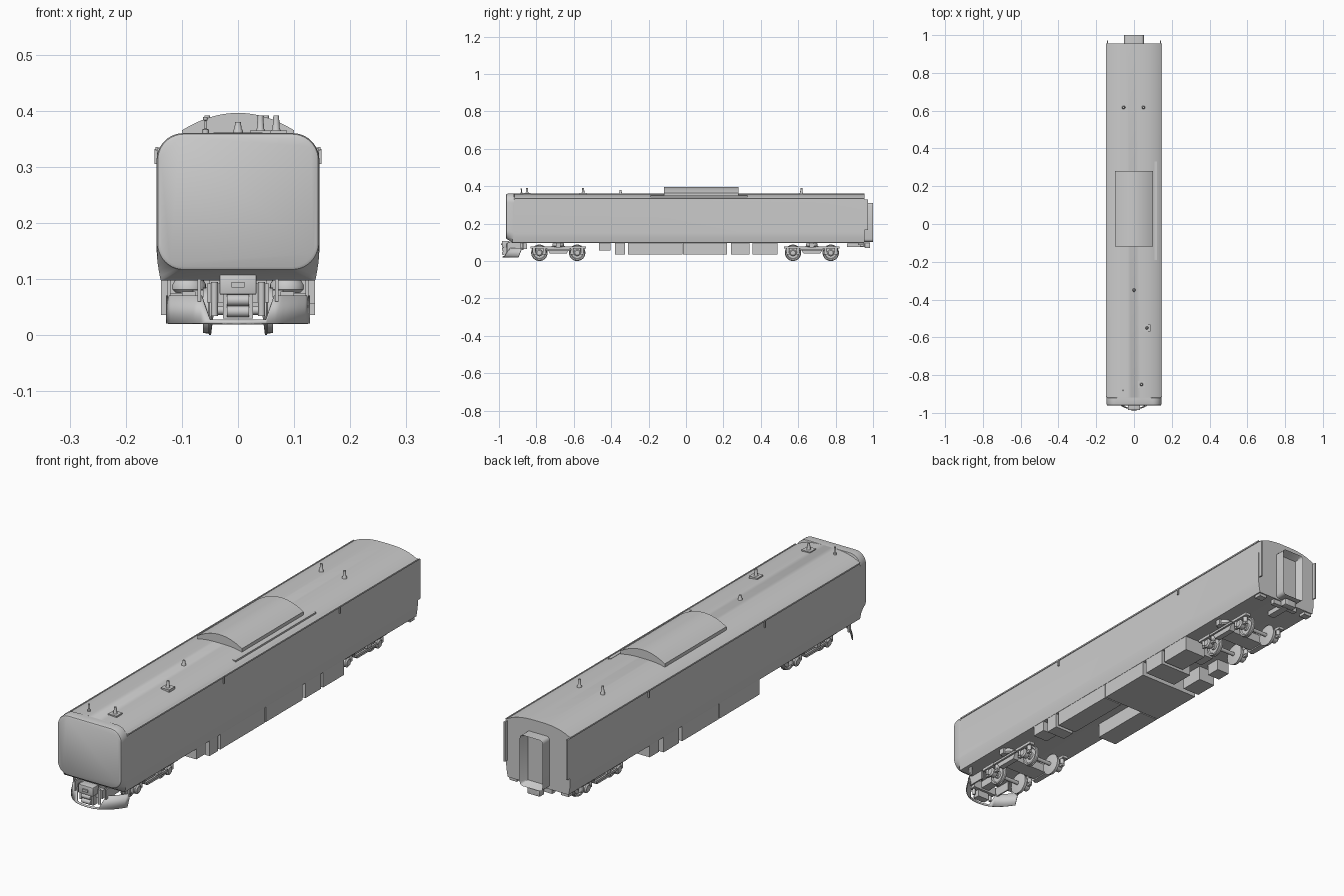
import bpy, bmesh, math
from mathutils import Vector

if "Cube" in bpy.data.objects:
    bpy.data.objects.remove(bpy.data.objects["Cube"])


def finish(name, bm, smooth=True):
    bmesh.ops.recalc_face_normals(bm, faces=bm.faces)
    me = bpy.data.meshes.new(name)
    bm.to_mesh(me)
    bm.free()
    ob = bpy.data.objects.new(name, me)
    bpy.context.collection.objects.link(ob)
    if smooth:
        bpy.context.view_layer.objects.active = ob
        bpy.ops.object.select_all(action='DESELECT')
        ob.select_set(True)
        bpy.ops.object.shade_smooth_by_angle(angle=math.radians(35))
    return ob


def loft(name, rings):
    bm = bmesh.new()
    rows = [[bm.verts.new(p) for p in r] for r in rings]
    n = len(rows[0])
    for a, b in zip(rows, rows[1:]):
        for i in range(n):
            j = (i + 1) % n
            bm.faces.new((a[i], a[j], b[j], b[i]))
    bm.faces.new(rows[0])
    bm.faces.new(rows[-1])
    return finish(name, bm)


def box(name, x0, x1, y0, y1, z0, z1, bevel=0):
    bm = bmesh.new()
    bmesh.ops.create_cube(bm, size=1)
    for v in bm.verts:
        v.co = Vector(((x0 + x1) / 2 + v.co.x * (x1 - x0), (y0 + y1) / 2 + v.co.y * (y1 - y0),
                       (z0 + z1) / 2 + v.co.z * (z1 - z0)))
    if bevel:
        bmesh.ops.bevel(bm, geom=bm.edges[:], offset=bevel, segments=2, affect='EDGES', profile=0.5)
    return finish(name, bm, bool(bevel))


def pair(name, x0, x1, *rest):
    box(name + "_right", x0, x1, *rest)
    box(name + "_left", -x1, -x0, *rest)


def lathe(name, profile, origin, axis='Z', seg=24):
    # profile: (radius, position along axis)
    rings = []
    for r, h in profile:
        ring = []
        for k in range(seg):
            t = 2 * math.pi * k / seg
            c, s = r * math.cos(t), r * math.sin(t)
            ring.append(Vector(origin) + Vector((h, c, s) if axis == 'X' else (c, s, h)))
        rings.append(ring)
    return loft(name, rings)


def prism(name, yz, x0, x1):
    return loft(name, [[(x, y, z) for y, z in yz] for x in (x0, x1)])


# Body shell: cross-sections lofted along the car
N = 10


def arc(cx, cz, r, a0, a1):
    return [(cx + r * math.cos(math.radians(a0 + (a1 - a0) * i / N)),
             cz + r * math.sin(math.radians(a0 + (a1 - a0) * i / N))) for i in range(N + 1)]


body_low = [(0.134, 0.097)] + [(0.138 + 0.007 * math.sin(math.pi / 2 * i / (N - 1)), 0.098 + 0.057 * i / (N - 1)) for i in range(N)]
body_top = []
for i in range(N + 1):
    x = 0.144 * math.cos(math.pi / 2 * i / (N + 0.6))
    body_top.append((x, 0.332 + 0.029 * (1 - (x / 0.144) ** 3)))


def face(d):
    r = 0.048 - d
    return arc(0.097, 0.163, r, -90, 0), arc(0.097, 0.312, r, 0, 90)


def ring(y, low, top):
    half = low + top
    return [(x, y, z) for x, z in half] + [(-x, y, z) for x, z in reversed(half)]


f0, f1, f2 = face(0), face(0.002), face(0.007)
loft("body_shell", [ring(-0.962, *f2), ring(-0.959, *f1), ring(-0.953, *f0), ring(-0.928, body_low, f0[1]),
                    ring(-0.92, body_low, f0[1]), ring(-0.918, body_low, body_top), ring(0.955, body_low, body_top)])

# Gutters, drain pipes and rear corner posts
pair("gutter", 0.142, 0.147, -0.915, 0.955, 0.329, 0.335)
for i, y in enumerate((-0.3, 0.45)):
    pair(f"drain_spout_{i}", 0.144, 0.149, y - 0.003, y + 0.003, 0.305, 0.332)
pair("rear_corner_plate", 0.138, 0.144, 0.95, 0.972, 0.165, 0.328)

# Rear gangway: hollow frame with recessed door
bm = bmesh.new()
bmesh.ops.create_cube(bm, size=1)
for v in bm.verts:
    v.co = Vector((v.co.x * 0.104, 0.975 + v.co.y * 0.05, 0.207 + v.co.z * 0.208))
edges = [e for e in bm.edges if abs(e.verts[0].co.y - e.verts[1].co.y) > 0.01]
bmesh.ops.bevel(bm, geom=edges, offset=0.014, segments=3, affect='EDGES', profile=0.5)
bm.faces.ensure_lookup_table()
back = max(bm.faces, key=lambda f: f.calc_center_median().y)
bmesh.ops.inset_individual(bm, faces=[back], thickness=0.014)
bmesh.ops.translate(bm, verts=back.verts, vec=(0, -0.032, 0))
finish("gangway", bm)

# Roof air conditioner: arched top
arch = [(0.1 * (1 - i / 8), 0.365 + 0.031 * (1 - (1 - i / 8) ** 2)) for i in range(17)]
unit = [(0.1, 0.34)] + arch + [(-0.1, 0.34)]
loft("roof_cooler", [[(x, y, z) for x, z in unit] for y in (-0.118, 0.28)])
box("roof_conduit", 0.108, 0.122, -0.19, 0.33, 0.342, 0.35)

# Roof aerials and vents
for i, (x, y, h, plate) in enumerate([(0.04, -0.85, 0.391, 1), (0.068, -0.55, 0.391, 1), (0, -0.35, 0.38, 0),
                                      (-0.055, 0.617, 0.391, 0), (0.05, 0.617, 0.391, 0)]):
    lathe(f"aerial_{i}", [(0.009, 0.352), (0.009, 0.364), (0.0065, 0.368), (0.005, h)], (x, y, 0), seg=16)
    if plate:
        box(f"aerial_plate_{i}", x - 0.019, x + 0.019, y - 0.019, y + 0.019, 0.352, 0.365)
lathe("whip_aerial", [(0.006, 0.355), (0.006, 0.366), (0.002, 0.368), (0.002, 0.382), (0.004, 0.383), (0.004, 0.389)],
      (-0.058, -0.88, 0), seg=12)

# Underfloor equipment
for name, dims in {
    "small_tank": (0.07, 0.137, -0.465, -0.405, 0.055), "control_box": (0.05, 0.137, -0.38, -0.325, 0.036),
    "engine_box_right": (0.05, 0.137, -0.31, -0.02, 0.036), "engine_box_left": (-0.137, -0.05, -0.28, -0.02, 0.036),
    "main_box": (-0.137, 0.137, -0.015, 0.22, 0.036), "battery_box": (-0.01, 0.137, 0.24, 0.34, 0.036),
    "air_box_right": (0.04, 0.137, 0.355, 0.49, 0.036), "air_box_left": (-0.137, -0.06, 0.24, 0.34, 0.036),
    "valve_box": (-0.137, -0.08, 0.37, 0.43, 0.05), "centre_box": (-0.02, 0.03, 0.4, 0.47, 0.06),
}.items():
    box(name, *dims, 0.1)


# Bogies
def bogie(tag, yc):
    for k, dy in enumerate((-0.101, 0.101)):
        y = yc + dy
        lathe(f"{tag}_axle_{k}", [(0.008, -0.095), (0.008, 0.095)], (0, y, 0.044), 'X', 12)
        for s, side in ((1, "right"), (-1, "left")):
            prof = [(0.012, 0.044), (0.044, 0.048), (0.044, 0.051), (0.041, 0.053), (0.0405, 0.062),
                    (0.034, 0.062), (0.03, 0.057), (0.016, 0.057), (0.014, 0.064)]
            lathe(f"{tag}_wheel_{side}_{k}", [(r, s * h) for r, h in prof], (0, y, 0.044), 'X', 32)
            lathe(f"{tag}_axle_box_{side}_{k}", [(0.019, s * 0.076), (0.019, s * 0.096), (0.013, s * 0.101)],
                  (0, y, 0.044), 'X', 16)
            xa, xb = sorted((s * 0.08, s * 0.092))
            box(f"{tag}_box_arm_{side}_{k}", xa, xb, y - 0.035, y + 0.035, 0.036, 0.052)
            for m, d in enumerate((-0.028, 0.028)):
                lathe(f"{tag}_spring_{side}_{k}_{m}", [(0.009, 0.045), (0.009, 0.075)], (s * 0.086, y + d, 0), seg=12)
    frame = [(-0.148, 0.066), (-0.148, 0.078), (0.148, 0.078), (0.148, 0.066), (0.06, 0.066),
             (0.045, 0.04), (-0.045, 0.04), (-0.06, 0.066)]
    for s, side in ((1, "right"), (-1, "left")):
        prism(f"{tag}_side_frame_{side}", [(yc + y, z) for y, z in frame], s * 0.076, s * 0.1)
        lathe(f"{tag}_air_spring_{side}", [(0.026, 0.076), (0.031, 0.081), (0.031, 0.09), (0.026, 0.099)],
              (s * 0.088, yc, 0))
        xa, xb = sorted((s * 0.104, s * 0.112))
        box(f"{tag}_yaw_damper_{side}", xa, xb, yc - 0.07, yc + 0.07, 0.056, 0.065)
        xa, xb = sorted((s * 0.1, s * 0.124))
        box(f"{tag}_damper_bracket_{side}", xa, xb, yc - 0.012, yc + 0.012, 0.073, 0.1)
    box(f"{tag}_bolster", -0.08, 0.08, yc - 0.035, yc + 0.035, 0.045, 0.08)
    lathe(f"{tag}_pivot", [(0.018, 0.07), (0.018, 0.1)], (0, yc, 0))


bogie("front_bogie", -0.683)
bogie("rear_bogie", 0.673)

# Front coupler with air hose drum
box("coupler_head", -0.033, 0.033, -0.985, -0.945, 0.072, 0.108, 0.003)
box("coupler_shank", -0.018, 0.018, -0.95, -0.85, 0.065, 0.095)
box("coupler_slot_frame", -0.012, 0.012, -0.99, -0.98, 0.085, 0.095)
box("coupler_cheeks", -0.055, 0.055, -0.955, -0.935, 0.058, 0.092)
for i, z in enumerate((0.042, 0.062)):
    lathe(f"connector_drum_{i}", [(0.01, -0.02), (0.01, 0.02)], (0, -0.975, z), 'X', 16)
box("connector_box", -0.027, 0.027, -0.972, -0.945, 0.03, 0.075)
for s, side in ((1, "right"), (-1, "left")):
    lathe(f"air_hose_{side}", [(0.006, 0.034), (0.006, 0.095)], (s * 0.042, -0.955, 0), seg=12)

# Snow plough: bowed plate with a cut-out for the coupler
bm = bmesh.new()
cols = []
for x in [-0.128, -0.12, -0.108, -0.095, -0.08, -0.066, -0.05, -0.025, 0,
          0.025, 0.05, 0.066, 0.08, 0.095, 0.108, 0.12, 0.128]:
    y = -0.972 + 0.085 * abs(x / 0.128) ** 2.4
    top = 0.071 if abs(x) > 0.06 else 0.028
    cols.append([bm.verts.new((x, y - 0.01, 0.021)), bm.verts.new((x, y + (0.01 if top > 0.05 else -0.006), top))])
for a, b in zip(cols, cols[1:]):
    bm.faces.new((a[0], b[0], b[1], a[1]))
plough = finish("snow_plough", bm)
mod = plough.modifiers.new("thickness", 'SOLIDIFY')
mod.thickness = 0.004
pair("plough_hanger", 0.12, 0.126, -0.885, -0.872, 0.06, 0.1)
pair("plough_brace", 0.066, 0.072, -0.955, -0.87, 0.06, 0.1)

# Rear drawbar and steps
box("rear_drawbar", -0.015, 0.015, 0.86, 0.985, 0.074, 0.094)
box("rear_coupler_head", -0.028, 0.028, 0.955, 0.985, 0.07, 0.098, 0.003)
box("rear_buffer_beam", -0.06, 0.06, 0.93, 0.95, 0.078, 0.1)
pair("rear_step", 0.1, 0.134, 0.92, 0.95, 0.085, 0.1)
